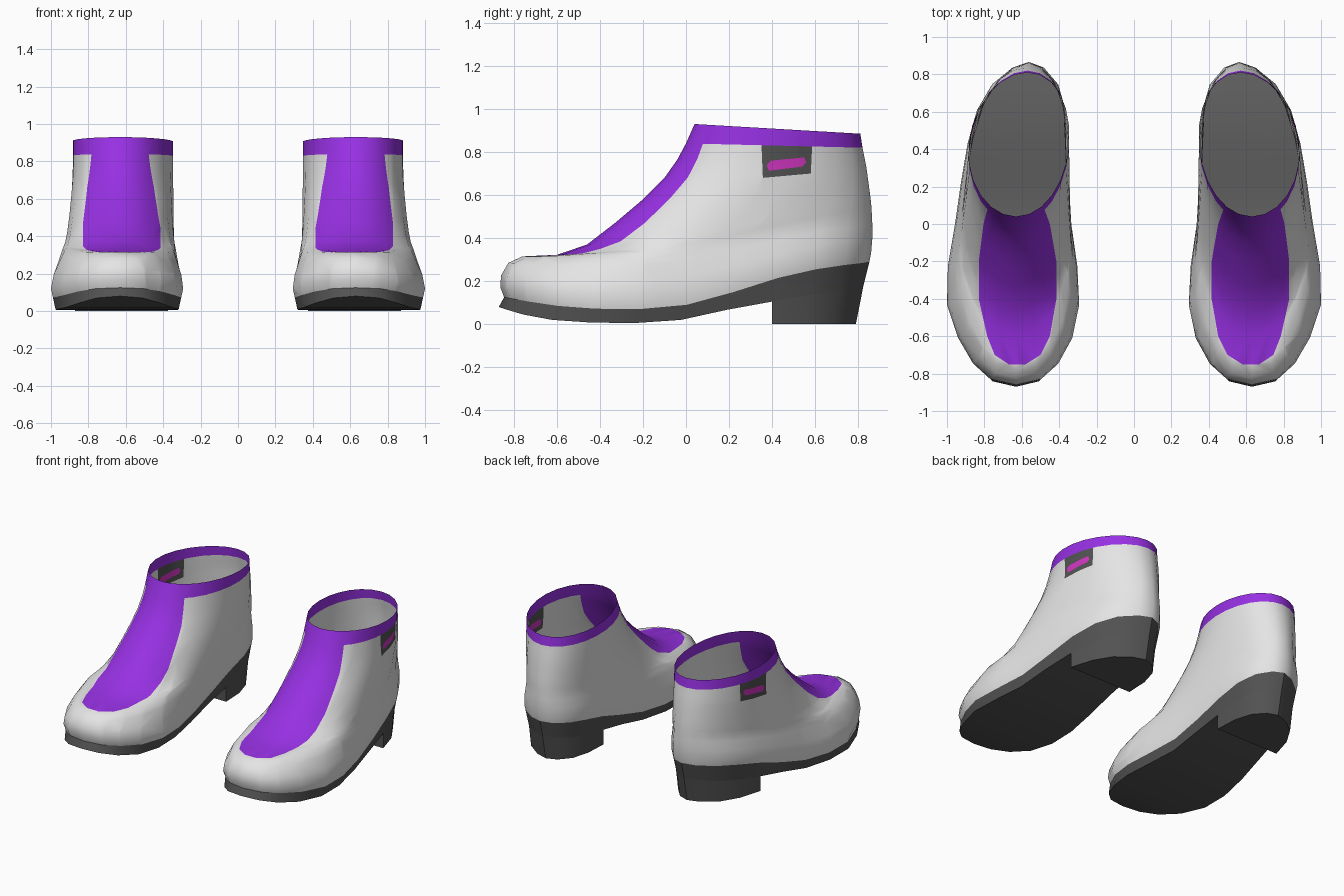
import bpy, bmesh, math
from mathutils import Vector

if "Cube" in bpy.data.objects:
    bpy.data.objects.remove(bpy.data.objects["Cube"])


def material(name, rgb):
    m = bpy.data.materials.new(name)
    m.use_nodes = True
    m.diffuse_color = (*rgb, 1)
    m.node_tree.nodes["Principled BSDF"].inputs["Base Color"].default_value = (*rgb, 1)
    return m


WHITE = material("pale grey leather", (0.78, 0.78, 0.78))
PURPLE = material("purple fabric", (0.31, 0.03, 0.77))
DARK = material("dark grey rubber", (0.085, 0.085, 0.085))
PINK = material("pink badge", (0.62, 0.035, 0.52))
INSOLE = material("grey lining", (0.15, 0.15, 0.15))

# Foot outline from toe to heel, one entry per column of the half ring
HALF = 12
COLS = 2 * HALF
OUTER = [.63, .765, .86, .94, 1.0, .995, .957, .925, .89, .84, .76, .65, .56]
INNER = [.63, .50, .405, .33, .293, .303, .335, .348, .355, .365, .405, .48, .56]
SOLE_TOP = [.125, .12, .105, .085, .072, .07, .09, .15, .215, .255, .275, .285, .29]
SOLE_BASE = [.08, .07, .045, .02, .008, .005, .02, .068, .105, .135, .155, .168, .172]

# Upper rings: front y, front z, back y, back z, blend to collar shape, sag
RINGS = [
    (-.845, .125, .852, .29, 0, 1),
    (-.862, .17, .86, .33, 0, .95),
    (-.86, .225, .866, .40, .1, .8),
    (-.825, .285, .866, .46, .35, .6),
    (-.76, .315, .864, .50, .5, .45),
    (-.6, .322, .862, .54, .62, .3),
    (-.46, .37, .858, .58, .72, .2),
    (-.33, .47, .853, .62, .82, .1),
    (-.2, .58, .846, .67, .9, .05),
    (-.1, .68, .838, .73, .97, 0),
    (-.04, .765, .828, .78, 1, 0),
    (0, .84, .82, .82, 1, 0),
    (.04, .93, .81, .885, 1, 0),
]


def column(j):
    """Half-ring index, position 0..1 from toe to heel, and sideways sine."""
    t = 2 * math.pi * j / COLS
    return min(j, COLS - j), (1 - math.cos(t)) / 2, math.sin(t)


def foot_x(j, scale=1.0):
    i = column(j)[0]
    x = OUTER[i] if j <= HALF else INNER[i]
    mid = (OUTER[i] + INNER[i]) / 2
    return mid + (x - mid) * scale


def upper_ring(yf, zf, yb, zb, blend, sag, scale=1.0):
    pts = []
    for j in range(COLS):
        i, v, s = column(j)
        collar_x = 0.63 - 0.06 * v * v + 0.268 * s
        x = foot_x(j, scale) * (1 - blend) + collar_x * blend
        dip = SOLE_TOP[i] - (SOLE_TOP[0] + (SOLE_TOP[-1] - SOLE_TOP[0]) * v)
        pts.append((x, yf + (yb - yf) * v, zf + (zb - zf) * v + sag * dip))
    return pts


def base_ring():
    pts = []
    for j in range(COLS):
        i, v, _ = column(j)
        pts.append((foot_x(j, 0.93), -.87 + 1.693 * v, SOLE_BASE[i]))
    return pts


def loft(bm, rings):
    rows = [[bm.verts.new(p) for p in ring] for ring in rings]
    bands = []
    for a, b in zip(rows, rows[1:]):
        bands.append([bm.faces.new((a[j], a[(j + 1) % len(a)], b[(j + 1) % len(a)], b[j]))
                      for j in range(len(a))])
    return rows, bands


def fill_across(bm, row):
    """Close a full ring with strips running from side to side."""
    for j in range(HALF):
        quad = [row[j], row[j + 1], row[(COLS - j - 1) % COLS], row[(COLS - j) % COLS]]
        bm.faces.new(list(dict.fromkeys(quad)))


def cut_panel(bm, faces, outline, axis):
    """Cut a convex outline, projected along axis, and return the faces inside it."""
    def lift(p):
        return Vector((p[0], p[1], 0)) if axis == "Z" else Vector((0, p[0], p[1]))
    along = Vector((0, 0, 1)) if axis == "Z" else Vector((1, 0, 0))
    pts = [lift(p) for p in outline]
    centre = sum(pts, Vector()) / len(pts)
    for a, b in zip(pts, pts[1:] + pts[:1]):
        normal = (b - a).cross(along).normalized()
        if normal.dot(centre - a) > 0:
            normal.negate()
        geom = set(faces)
        for f in faces:
            geom.update(f.edges)
            geom.update(f.verts)
        cut = bmesh.ops.bisect_plane(bm, geom=list(geom), dist=1e-5, plane_co=a, plane_no=normal)
        faces = [f for f in cut["geom"] if isinstance(f, bmesh.types.BMFace) and f.is_valid
                 and (f.calc_center_median() - a).dot(normal) < 0]
    return faces


def paint(faces, index):
    for f in faces:
        f.material_index = index


def finish(name, bm, mats, side, angle, face_up=False):
    for v in bm.verts:
        v.co.x *= side
    bmesh.ops.recalc_face_normals(bm, faces=bm.faces[:])
    bm.normal_update()
    if face_up and sum(f.normal.z for f in bm.faces) < 0:
        bmesh.ops.reverse_faces(bm, faces=bm.faces[:])
    mesh = bpy.data.meshes.new(name)
    bm.to_mesh(mesh)
    bm.free()
    for m in mats:
        mesh.materials.append(m)
    ob = bpy.data.objects.new(name, mesh)
    bpy.context.collection.objects.link(ob)
    bpy.ops.object.select_all(action="DESELECT")
    ob.select_set(True)
    bpy.context.view_layer.objects.active = ob
    bpy.ops.object.shade_smooth_by_angle(angle=math.radians(angle))


VAMP = [(.49, .11), (.45, 0), (.415, -.2), (.415, -.4), (.45, -.6), (.5, -.7), (.58, -.75),
        (.67, -.75), (.745, -.7), (.785, -.6), (.83, -.4), (.83, -.2), (.805, 0), (.775, .11)]
TAG = [(.35, .85), (.357, .68), (.58, .70), (.587, .85)]
BADGE = [(.385, .713), (.54, .732), (.558, .75), (.55, .775), (.395, .76), (.375, .74)]


def boot(prefix, side):
    # Upper with collar band, front panel and side tag
    bm = bmesh.new()
    bands = loft(bm, [upper_ring(*r, scale=0.97 if k == 0 else 1.0)
                      for k, r in enumerate(RINGS)])[1]
    paint(bands[-1], 1)
    front = [f for f in bm.faces if f.material_index == 0 and f.calc_center_median().y < 0.3]
    paint(cut_panel(bm, front, VAMP, "Z"), 1)
    wall = [f for f in bm.faces if f.material_index == 0
            and f.calc_center_median().x > 0.7 and f.calc_center_median().z > 0.5]
    tag = cut_panel(bm, wall, TAG, "X")
    paint(tag, 2)
    paint(cut_panel(bm, tag, BADGE, "X"), 3)
    finish(prefix + "_upper", bm, [WHITE, PURPLE, DARK, PINK], side, 70)

    # Sole
    bm = bmesh.new()
    rows = loft(bm, [base_ring(), upper_ring(*RINGS[0], scale=0.97)])[0]
    fill_across(bm, rows[0])
    finish(prefix + "_sole", bm, [DARK], side, 35)

    # Insole
    bm = bmesh.new()
    fill_across(bm, [bm.verts.new(p) for p in upper_ring(*RINGS[0], scale=0.96)])
    finish(prefix + "_insole", bm, [INSOLE], side, 35, face_up=True)

    # Heel block
    bm = bmesh.new()
    top = base_ring()[8:17]
    foot = [(x, .4 + (y - .4) * .92, 0) for x, y, _ in top]
    rows = loft(bm, [foot, top])[0]
    bm.faces.new(rows[0])
    finish(prefix + "_heel", bm, [DARK], side, 35)


boot("left", 1)
boot("right", -1)
